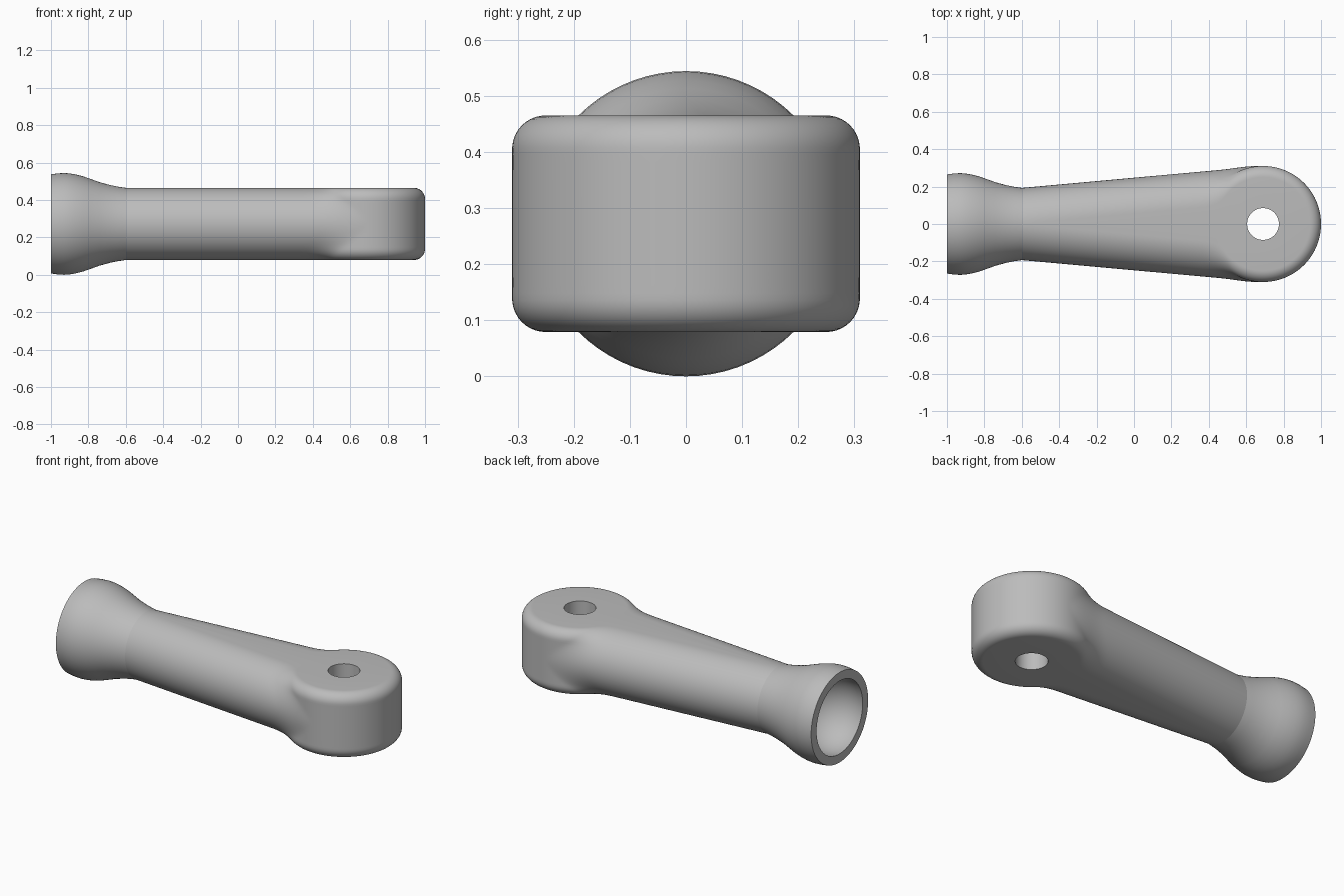
import bpy, bmesh
from math import sin, cos, pi, sqrt, atan2, radians
from mathutils import Matrix, Vector

cube = bpy.data.objects.get("Cube")
if cube:
    bpy.data.objects.remove(cube, do_unlink=True)

grey = bpy.data.materials.new("plain_grey")
grey.use_nodes = True
colour = (0.5, 0.5, 0.5, 1)
grey.diffuse_color = colour
grey.node_tree.nodes["Principled BSDF"].inputs["Base Color"].default_value = colour

MID = 0.272        # height of the long axis
HALF = 0.193       # half thickness of arm and eye
EYE_X, EYE_R, HOLE_R, ROUND = 0.69, 0.31, 0.085, 0.06
LENGTH = 1.29      # from eye centre to the neck of the socket
TAPER = (EYE_R - HALF) / LENGTH


def finish(name, bm):
    """Close, clean and shade a part."""
    bmesh.ops.remove_doubles(bm, verts=bm.verts, dist=0.0002)
    bmesh.ops.holes_fill(bm, edges=[e for e in bm.edges if e.is_boundary])
    bmesh.ops.recalc_face_normals(bm, faces=bm.faces)
    mesh = bpy.data.meshes.new(name)
    bm.to_mesh(mesh)
    bm.free()
    mesh.materials.append(grey)
    obj = bpy.data.objects.new(name, mesh)
    bpy.context.collection.objects.link(obj)
    bpy.ops.object.select_all(action='DESELECT')
    obj.select_set(True)
    bpy.context.view_layer.objects.active = obj
    bpy.ops.object.shade_smooth_by_angle(angle=radians(35))


def blend(a, b, k):
    """Larger of two radii, with a soft fillet of size k."""
    h = max(k - abs(a - b), 0) / k if k > 0 else 0
    return max(a, b) + h * h * k / 4


def outline(z, steps=80):
    """Points around the eye and tapered arm at height z from the mid plane."""
    side = sqrt(max(HALF * HALF - z * z, 0))
    over = max(abs(z) - (HALF - ROUND), 0)
    eye = EYE_R - ROUND + sqrt(max(ROUND * ROUND - over * over, 0))
    start = atan2(side, LENGTH)
    points = []
    for i in range(steps + 1):
        t = start + (pi - start) * (i / steps) ** 1.6
        r = eye
        if t < pi / 2:
            arm = (EYE_R - HALF + side) / (sin(t) + TAPER * cos(t))
            r = blend(arm, eye, 0.1 * cos(t))
        points.append((t, r))
    return points + [(-t, r) for t, r in reversed(points[:-1])]


# Arm with rounded eye, stacked from outlines, then the bore through the eye
bm = bmesh.new()
LAYERS = 36
heights = [HALF * sin(pi * (i / LAYERS - 0.5)) for i in range(LAYERS + 1)]
heights[0], heights[-1] = -HALF, HALF
rings = [[(t, r, z) for t, r in outline(z)] for z in heights]
for z in (HALF, -HALF):
    rings.append([(t, HOLE_R, z) for t, r in outline(z)])
rings.append(rings[0])
rows = [[bm.verts.new((EYE_X - r * cos(t), r * sin(t), MID + z)) for t, r, z in ring]
        for ring in rings]
for low, high in zip(rows, rows[1:]):
    for i in range(len(low) - 1):
        bm.faces.new((low[i], low[i + 1], high[i + 1], high[i]))
finish("arm_with_eye", bm)

# Flared socket turned around the long axis, with a round cup inside
bm = bmesh.new()
profile = [(-0.6, HALF), (-0.64, 0.199), (-0.685, 0.208), (-0.74, 0.223),
           (-0.79, 0.241), (-0.83, 0.255), (-0.87, 0.265), (-0.90, 0.27),
           (-0.93, 0.272), (-0.965, 0.27), (-1.0, 0.265)]
CUP_R, CUP_X = 0.22, -0.95
rim = atan2(sqrt(CUP_R ** 2 - 0.05 ** 2), -0.05)
profile += [(CUP_X + CUP_R * cos(rim * (1 - i / 16)), CUP_R * sin(rim * (1 - i / 16)))
            for i in range(17)]
verts = [bm.verts.new((x, 0, MID + r)) for x, r in profile]
edges = [bm.edges.new(pair) for pair in zip(verts, verts[1:])]
bmesh.ops.spin(bm, geom=verts + edges, cent=(0, 0, MID), axis=(1, 0, 0),
               angle=2 * pi, steps=72, use_duplicate=False)
finish("flared_socket", bm)
